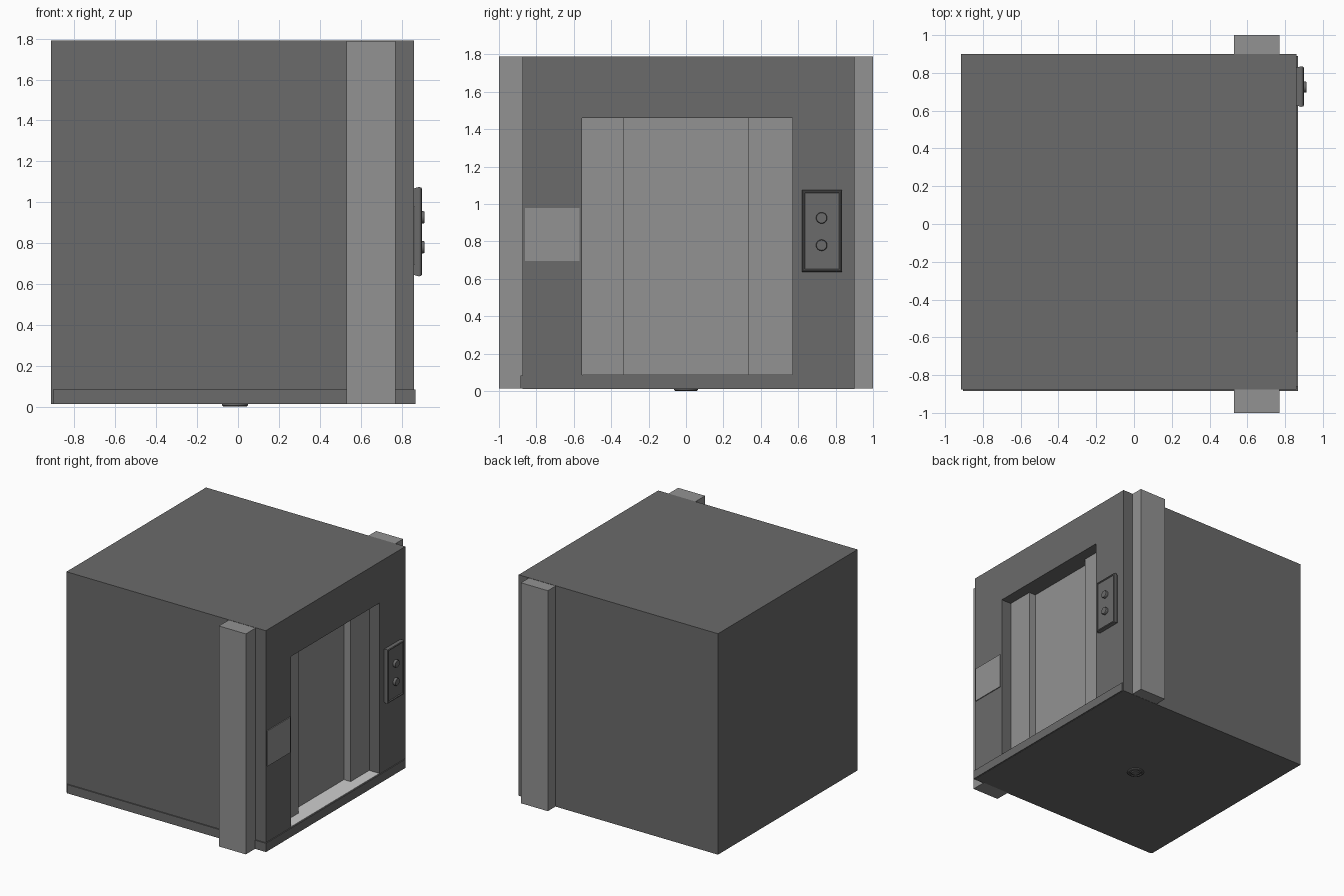
import bpy, bmesh, math
from mathutils import Matrix

if "Cube" in bpy.data.objects:
    bpy.data.objects.remove(bpy.data.objects["Cube"])


def material(name, v):
    m = bpy.data.materials.new(name)
    m.diffuse_color = (v, v, v, 1)
    m.use_nodes = True
    m.node_tree.nodes["Principled BSDF"].inputs["Base Color"].default_value = m.diffuse_color
    return m


DARK = material("dark grey", 0.145)
LIGHT = material("light grey", 0.29)
PALE = material("pale floor grey", 0.62)


def finish(name, bm, mat):
    me = bpy.data.meshes.new(name)
    bmesh.ops.recalc_face_normals(bm, faces=bm.faces)
    bm.to_mesh(me)
    bm.free()
    ob = bpy.data.objects.new(name, me)
    bpy.context.collection.objects.link(ob)
    if mat:
        me.materials.append(mat)
    return ob


def box(name, x, y, z, mat):
    bm = bmesh.new()
    bmesh.ops.create_cube(bm, size=1)
    for v in bm.verts:
        v.co = [r[0] if c < 0 else r[1] for c, r in zip(v.co, (x, y, z))]
    return finish(name, bm, mat)


def lathe(name, profile, matrix, mat, n=24):
    # solid of revolution from (radius, height) points, capped at both ends
    bm = bmesh.new()
    rings = [[bm.verts.new((r * math.cos(2 * math.pi * i / n),
                            r * math.sin(2 * math.pi * i / n), h)) for i in range(n)]
             for r, h in profile]
    for a, b in zip(rings, rings[1:]):
        for i in range(n):
            j = (i + 1) % n
            bm.faces.new((a[i], a[j], b[j], b[i]))
    bm.faces.new(rings[0])
    bm.faces.new(rings[-1])
    bmesh.ops.transform(bm, matrix=matrix, verts=bm.verts)
    return finish(name, bm, mat)


# hollow cabin with a doorway cut in the +x wall
cabin = box("cabin_shell", (-0.915, 0.86), (-0.875, 0.90), (0.012, 1.79), DARK)
cutters = [box("room_cutter", (-0.865, 0.50), (-0.825, 0.85), (0.085, 1.74), None),
           box("doorway_cutter", (0.45, 0.95), (-0.555, 0.57), (0.085, 1.46), None)]
bpy.context.view_layer.objects.active = cabin
for c in cutters:
    c.hide_render = True
    mod = cabin.modifiers.new("cut", 'BOOLEAN')
    mod.operation = 'DIFFERENCE'
    mod.solver = 'EXACT'
    mod.object = c
    bpy.ops.object.modifier_apply(modifier=mod.name)
    bpy.data.objects.remove(c)

# base slab, slightly offset from the shell, and pale floor
box("base_slab", (-0.905, 0.868), (-0.884, 0.89), (0.014, 0.084), DARK)
box("floor_sill", (0.49, 0.86), (-0.554, 0.569), (0.083, 0.09), PALE)
box("cabin_floor", (-0.864, 0.49), (-0.824, 0.849), (0.083, 0.09), PALE)

# thick door posts running out of both sides, thinner door leaves between
for s, side in ((-1, "left"), (1, "right")):
    box("door_post_" + side, (0.53, 0.77), sorted((s * 0.333, s * 1.0)),
        (0.0135, 1.788), LIGHT)
    box("door_leaf_" + side, (0.59, 0.71), sorted((0, s * 0.333)),
        (0.0135, 1.788), LIGHT)

# flat plate beside the doorway
box("wall_plate", (0.859, 0.867), (-0.86, -0.57), (0.695, 0.98), LIGHT)

# control panel: stepped rectangular rings (inset, x) with a recessed face
bm = bmesh.new()
rings = []
for inset, x in ((0.008, 0.859), (0, 0.885), (0.003, 0.896), (0.008, 0.90),
                 (0.013, 0.90), (0.017, 0.893)):
    y0, y1, z0, z1 = 0.62 + inset, 0.835 - inset, 0.637 + inset, 1.075 - inset
    rings.append([bm.verts.new((x, y, z))
                  for y, z in ((y0, z0), (y1, z0), (y1, z1), (y0, z1))])
for a, b in zip(rings, rings[1:]):
    for i in range(4):
        j = (i + 1) % 4
        bm.faces.new((a[i], a[j], b[j], b[i]))
bm.faces.new(rings[0])
bm.faces.new(rings[-1])
finish("control_panel", bm, DARK)

# two call buttons
smooth = []
for i, z in enumerate((0.78, 0.926)):
    mtx = Matrix.Translation((0.89, 0.725, z)) @ Matrix.Rotation(math.pi / 2, 4, 'Y')
    smooth.append(lathe("button_%d" % (i + 1),
                        ((0.03, 0), (0.03, 0.018), (0.027, 0.023)), mtx, DARK))

# small round fitting under the base
smooth.append(lathe("underside_fitting",
                    ((0.064, 0.02), (0.064, 0.006), (0.058, 0.001), (0.048, 0.001),
                     (0.044, 0.006), (0.034, 0.006), (0.03, 0.0), (0.012, 0.0)),
                    Matrix.Translation((-0.015, 0, 0)), DARK))

for ob in smooth:
    bpy.ops.object.select_all(action='DESELECT')
    ob.select_set(True)
    bpy.context.view_layer.objects.active = ob
    bpy.ops.object.shade_smooth_by_angle(angle=math.radians(30))
